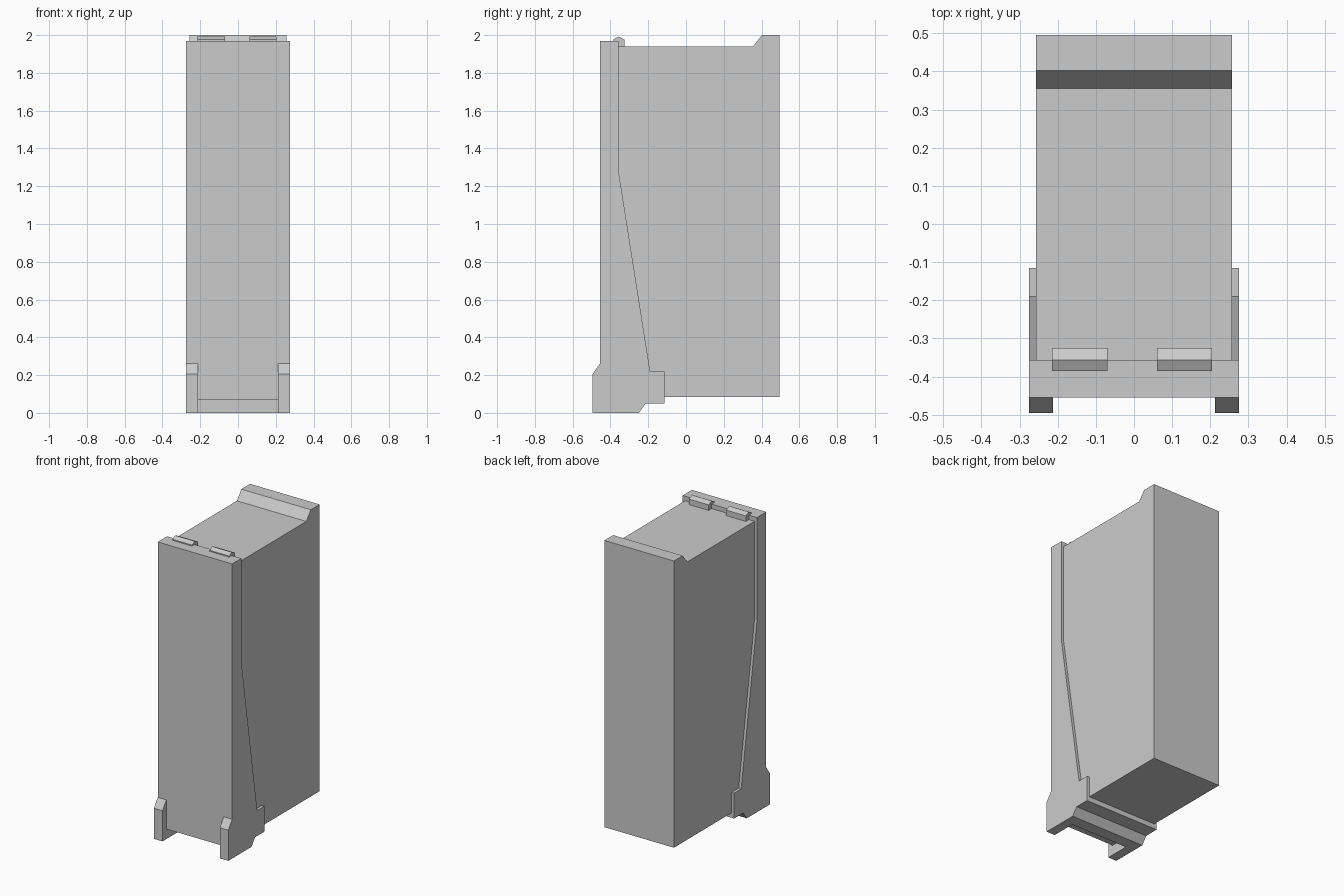
import bpy, bmesh

if "Cube" in bpy.data.objects:
    bpy.data.objects.remove(bpy.data.objects["Cube"])


def extrude_profile(name, profile, x0, x1):
    """Solid made by sweeping a (y, z) outline from x0 to x1."""
    bm = bmesh.new()
    face = bm.faces.new([bm.verts.new((x0, y, z)) for y, z in profile])
    swept = bmesh.ops.extrude_face_region(bm, geom=[face])["geom"]
    verts = [v for v in swept if isinstance(v, bmesh.types.BMVert)]
    bmesh.ops.translate(bm, verts=verts, vec=(x1 - x0, 0, 0))
    bmesh.ops.recalc_face_normals(bm, faces=bm.faces)
    mesh = bpy.data.meshes.new(name)
    bm.to_mesh(mesh)
    bm.free()
    obj = bpy.data.objects.new(name, mesh)
    bpy.context.collection.objects.link(obj)
    return obj


# Seam shared by the cabinet and the front panel
seam = [(-0.357, 1.28), (-0.19, 0.22), (-0.115, 0.22)]

# Cabinet with raised rear lip
extrude_profile("cabinet", [(-0.357, 1.94)] + seam + [
    (-0.115, 0.083), (0.495, 0.083), (0.495, 2.0), (0.402, 2.0), (0.355, 1.94)],
    -0.257, 0.257)

# Front panel, slightly wider than the cabinet, with the feet in its outline
panel = extrude_profile("front_panel", [(-0.455, 1.97), (-0.357, 1.97)] + seam + [
    (-0.115, 0.05), (-0.213, 0.05), (-0.25, 0.0),
    (-0.495, 0.0), (-0.495, 0.205), (-0.455, 0.262)],
    -0.275, 0.275)

# Notch between the two feet
cutter = extrude_profile("foot_gap_cutter", [
    (-0.6, -0.1), (-0.33, -0.1), (-0.33, 0.067),
    (-0.455, 0.067), (-0.455, 0.262), (-0.6, 0.4)], -0.212, 0.212)
cutter.hide_render = True
gap = panel.modifiers.new("foot_gap", "BOOLEAN")
gap.operation = "DIFFERENCE"
gap.solver = "EXACT"
gap.object = cutter
bpy.context.view_layer.objects.active = panel
bpy.ops.object.modifier_apply(modifier=gap.name)
bpy.data.objects.remove(cutter)

# Two hinge tabs on the top edge
for side, x in (("left", -0.215), ("right", 0.06)):
    extrude_profile(f"hinge_{side}", [
        (-0.385, 1.97), (-0.385, 1.977), (-0.357, 1.992), (-0.325, 1.977),
        (-0.325, 1.94), (-0.357, 1.94), (-0.357, 1.97)], x, x + 0.145)
